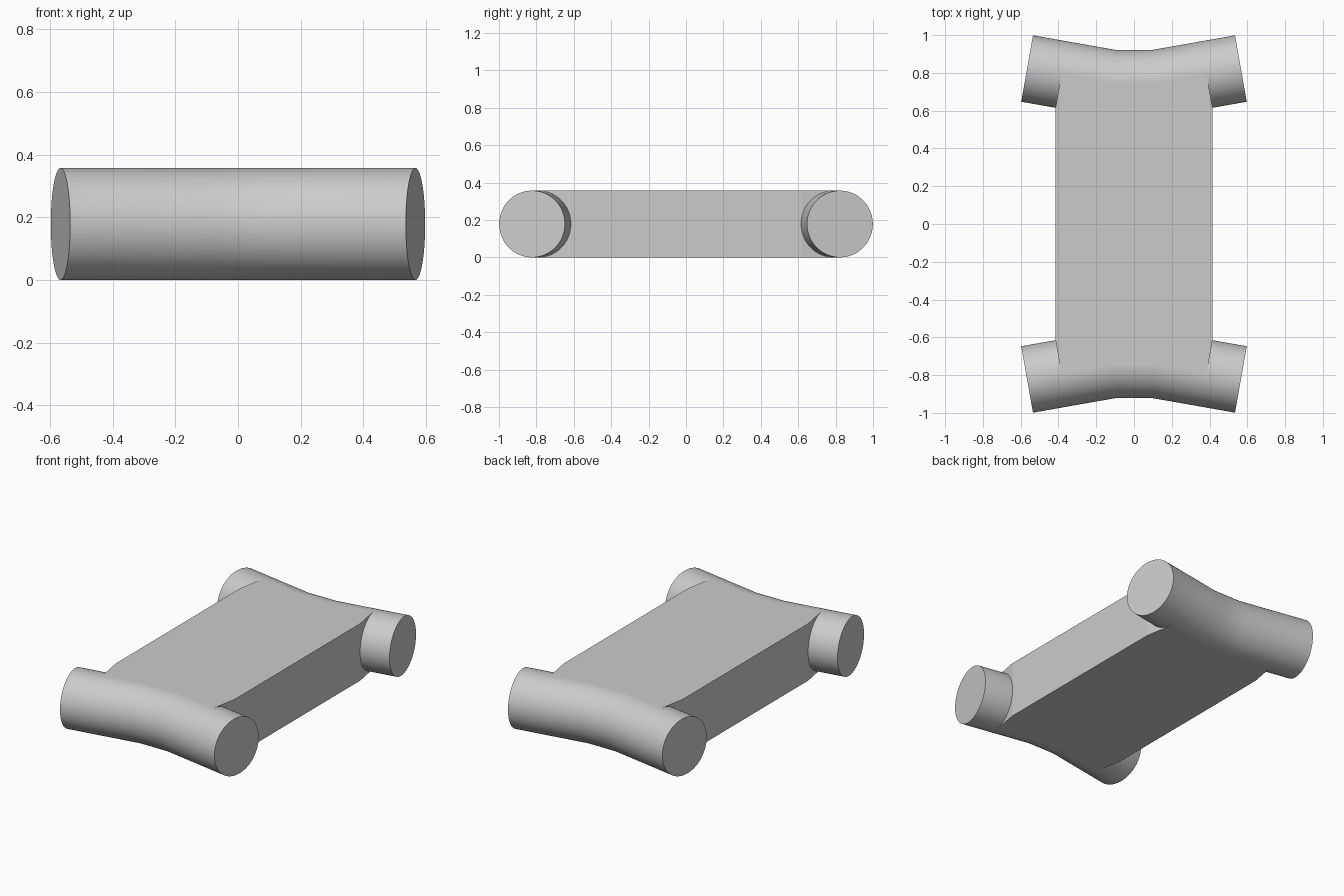
import bpy, bmesh, math
from mathutils import Vector

if "Cube" in bpy.data.objects:
    bpy.data.objects.remove(bpy.data.objects["Cube"], do_unlink=True)

RADIUS = 0.1785
BEND = math.radians(10)
SIDES = 96

grey = bpy.data.materials.new("plain grey")
grey.use_nodes = True
grey.diffuse_color = (0.6, 0.6, 0.6, 1)
grey.node_tree.nodes["Principled BSDF"].inputs["Base Color"].default_value = grey.diffuse_color


def finish(bm, name):
    bmesh.ops.recalc_face_normals(bm, faces=bm.faces)
    mesh = bpy.data.meshes.new(name)
    bm.to_mesh(mesh)
    bm.free()
    mesh.materials.append(grey)
    obj = bpy.data.objects.new(name, mesh)
    bpy.context.collection.objects.link(obj)
    bpy.ops.object.select_all(action="DESELECT")
    obj.select_set(True)
    bpy.context.view_layer.objects.active = obj
    return obj


def bent_tube(name, side):
    """Closed round bar with a straight middle and two mitred, outward-bent arms."""
    # Centre-line point, and the angle of the ring plane
    stations = [(-0.566, 0.823, BEND), (-0.106, 0.742, BEND / 2),
                (0.106, 0.742, -BEND / 2), (0.566, 0.823, -BEND)]
    bm = bmesh.new()
    rings = []
    for x, y, turn in stations:
        mitre = 1 / math.cos(BEND / 2) if abs(turn) < BEND else 1
        across = Vector((math.sin(turn), math.cos(turn), 0)) * RADIUS * mitre
        ring = []
        for i in range(SIDES):
            a = math.tau * i / SIDES
            p = Vector((x, y, RADIUS)) + across * math.cos(a)
            p.z += RADIUS * math.sin(a)
            ring.append(bm.verts.new((p.x, p.y * side, p.z)))
        rings.append(ring)
    for r0, r1 in zip(rings, rings[1:]):
        for i in range(SIDES):
            j = (i + 1) % SIDES
            bm.faces.new((r0[i], r0[j], r1[j], r1[i]))
    bm.faces.new(rings[0])
    bm.faces.new(rings[-1])
    finish(bm, name)
    bpy.ops.object.shade_smooth_by_angle(angle=math.radians(30))


# Round end bars
bent_tube("back_bar", 1)
bent_tube("front_bar", -1)

# Flat slab, its ends following the bars' centre lines
quarter = [(0.415, 0.619), (0.384, 0.791), (0.106, 0.742)]
right_back = [(-x, y) for x, y in reversed(quarter)]
half = quarter + right_back
outline = half + [(x, -y) for x, y in reversed(half)]
bm = bmesh.new()
base = bm.faces.new([bm.verts.new((x, y, 0)) for x, y in outline])
extruded = bmesh.ops.extrude_face_region(bm, geom=[base])["geom"]
top = [v for v in extruded if isinstance(v, bmesh.types.BMVert)]
bmesh.ops.translate(bm, verts=top, vec=(0, 0, 2 * RADIUS))
finish(bm, "slab")
